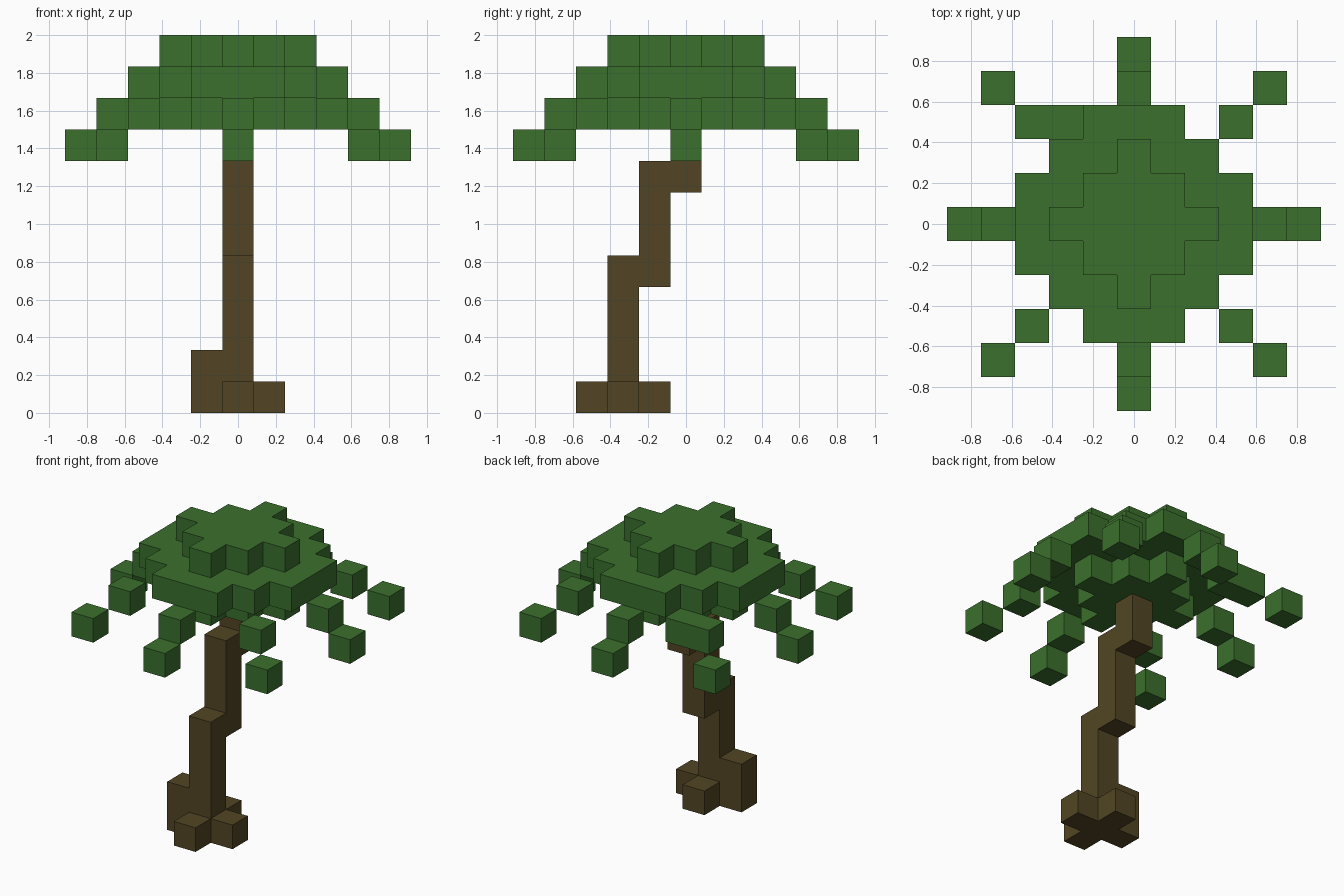
import bpy, bmesh
from mathutils import Vector

cube = bpy.data.objects.get("Cube")
if cube:
    bpy.data.objects.remove(cube, do_unlink=True)

S = 1 / 6  # edge length of one block


def material(name, rgb):
    m = bpy.data.materials.new(name)
    m.use_nodes = True
    m.diffuse_color = (*rgb, 1)
    bsdf = m.node_tree.nodes["Principled BSDF"]
    bsdf.inputs["Base Color"].default_value = (*rgb, 1)
    bsdf.inputs["Roughness"].default_value = 0.9
    return m


def blocks(name, cells, mat):
    """Join unit blocks into one shell, keeping only the outer faces."""
    bm = bmesh.new()
    for cell in cells:
        base = Vector(cell) + Vector((0, 0, 0.5))
        for axis in range(3):
            for sign in (-1, 1):
                n = Vector((0, 0, 0))
                n[axis] = sign
                if tuple(int(c + d) for c, d in zip(cell, n)) in cells:
                    continue
                u = Vector((0, 0, 0))
                u[(axis + 1) % 3] = 0.5
                v = n.cross(u)
                mid = base + n / 2
                bm.faces.new([bm.verts.new((mid + a * u + b * v) * S)
                              for a, b in ((-1, -1), (1, -1), (1, 1), (-1, 1))])
    bmesh.ops.remove_doubles(bm, verts=bm.verts, dist=0.001)
    mesh = bpy.data.meshes.new(name)
    bm.to_mesh(mesh)
    bm.free()
    mesh.materials.append(mat)
    ob = bpy.data.objects.new(name, mesh)
    bpy.context.collection.objects.link(ob)
    return ob


def rows(widths, z):
    """Symmetric layer: widths[k] is the half width of rows k and -k."""
    return {(x, s * y, z) for y, w in enumerate(widths)
            for s in (-1, 1) for x in range(-w, w + 1)}


def tips(reach, z):
    """Four straight frond tips."""
    return {(reach, 0, z), (-reach, 0, z), (0, reach, z), (0, -reach, z)}


def corners(reach, z):
    """Four diagonal frond tips."""
    return {(a * reach, b * reach, z) for a in (-1, 1) for b in (-1, 1)}


bark = material("bark brown", (0.084, 0.060, 0.017))
leaf = material("leaf green", (0.043, 0.162, 0.026))

# Trunk leaning backward in steps
trunk = {(0, -2, z) for z in range(5)}
trunk |= {(0, -1, z) for z in range(4, 8)}
trunk |= {(0, 0, z) for z in (7, 8)}
blocks("trunk", trunk, bark)

# Roots around the foot, one taller than the rest
roots = {(1, -2, 0), (0, -1, 0), (0, -3, 0), (-1, -2, 0), (-1, -2, 1)}
blocks("roots", roots, bark)

# Crown: small star, wide layer, small star
crown = rows((2, 1, 0), 11) | rows((2, 1, 0), 9)
crown |= rows((3, 3, 2, 1), 10)
crown |= {(0, s * 2, z) for s in (-1, 1) for z in (9, 11)}
blocks("crown", crown, leaf)

# Drooping fronds, stepping down and outward
upper = tips(4, 9) | corners(3, 9) | {(-2, 3, 9)}
blocks("upper_fronds", upper, leaf)
blocks("lower_fronds", tips(5, 8) | corners(4, 8), leaf)
